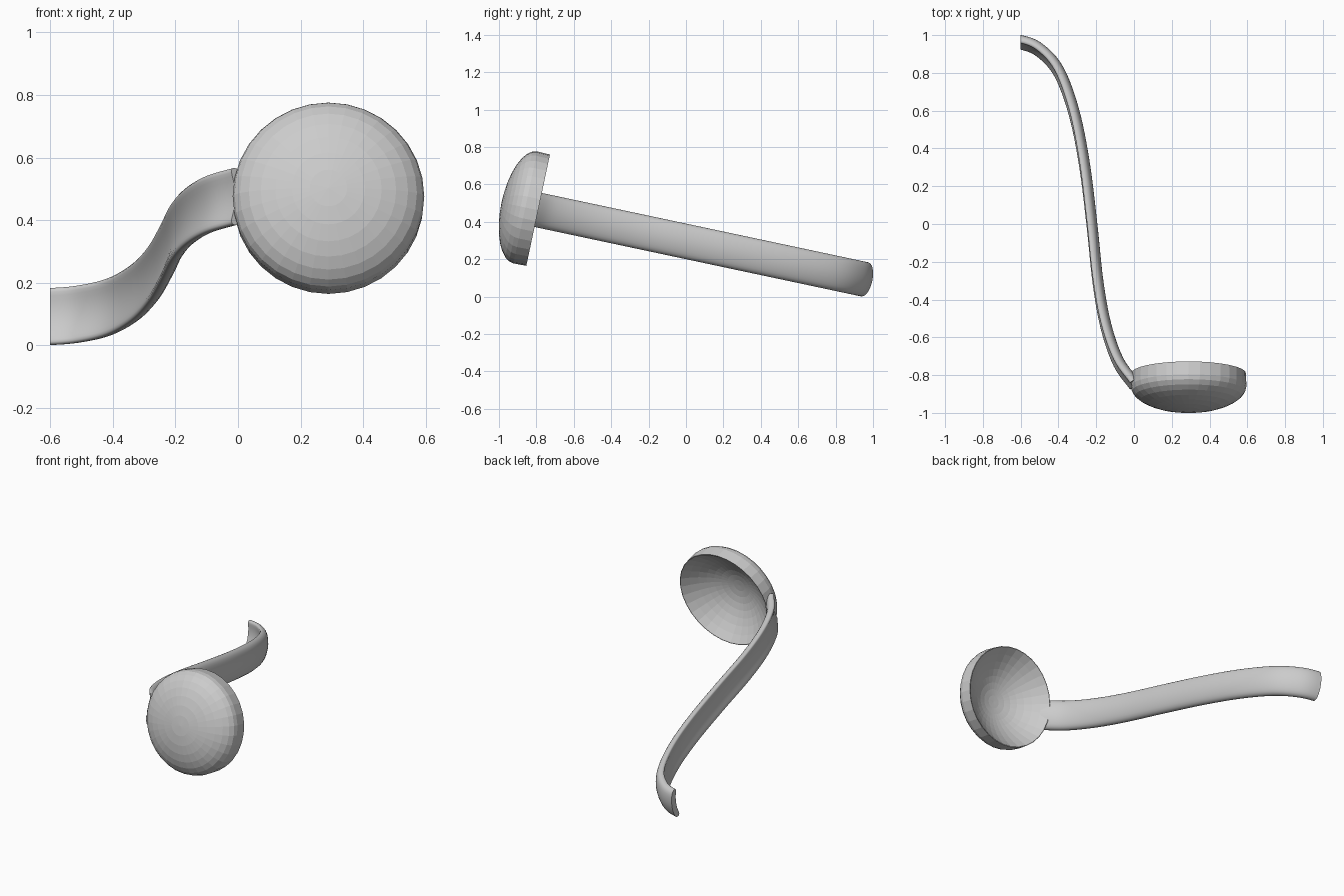
import bpy, bmesh, math
from mathutils import Matrix, Vector

if "Cube" in bpy.data.objects:
    bpy.data.objects.remove(bpy.data.objects["Cube"])

# Whole ladle is tilted about x; local axes: x, y along the handle, z across it
TILT = Matrix.Translation((0, 0, 0.295)) @ Matrix.Rotation(math.radians(-12), 4, 'X')


def finish(name, bm):
    bmesh.ops.recalc_face_normals(bm, faces=bm.faces)
    bm.transform(TILT)
    me = bpy.data.meshes.new(name)
    bm.to_mesh(me)
    bm.free()
    ob = bpy.data.objects.new(name, me)
    bpy.context.collection.objects.link(ob)
    return ob


# Bowl: faceted lathe, outer shoulder plus shallow dome, hollow inside
R, RIM, N, RINGS = 0.306, -0.808, 32, 8

outer = [(R - 0.002, RIM)]
for i in range(RINGS + 1):
    a = i * math.pi / 2 / RINGS
    outer.append((R * math.cos(a), RIM - 0.07 - 0.13 * math.sin(a)))
inner = []
for i in range(RINGS + 1):
    f = 1 - i / RINGS
    inner.append(((R - 0.005) * f, RIM - 0.155 * (1 - f ** 2.2)))
profile = outer[::-1] + inner
bm = bmesh.new()
vs = [bm.verts.new((r, y, 0)) for r, y in profile]
es = [bm.edges.new(p) for p in zip(vs, vs[1:])]
bmesh.ops.spin(bm, geom=vs + es, cent=(0, 0, 0), axis=(0, 1, 0),
               angle=2 * math.pi, steps=N, use_duplicate=False)
bmesh.ops.remove_doubles(bm, verts=bm.verts, dist=0.0005)
bmesh.ops.translate(bm, verts=bm.verts, vec=(0.289, 0, -0.001))
finish("bowl", bm)

# Handle: crescent section swept along an S path
path = [(-0.60, 0.987), (-0.50, 0.945), (-0.40, 0.83), (-0.32, 0.61), (-0.265, 0.33),
        (-0.225, 0), (-0.193, -0.31), (-0.15, -0.55), (-0.085, -0.74), (0.0, -0.863)]
pts = [Vector(p) for p in path]
pts[0:0] = [Vector((-0.70, 0.987))]
pts.append(2 * pts[-1] - pts[-2])


def spline(a, b, c, d, t):
    pos = 0.5 * (2 * b + (c - a) * t + (2 * a - 5 * b + 4 * c - d) * t ** 2
                 + (3 * b - a - 3 * c + d) * t ** 3)
    tan = 0.5 * ((c - a) + 2 * (2 * a - 5 * b + 4 * c - d) * t
                 + 3 * (3 * b - a - 3 * c + d) * t ** 2)
    return pos, tan.normalized()


STEPS = 6
frames = [spline(*pts[i:i + 4], k / STEPS) for i in range(len(pts) - 3) for k in range(STEPS)]
frames.append(spline(*pts[-4:], 1.0))
frames[0] = (frames[0][0], Vector((1, 0)))

section = []
M = 32
for i in range(M):
    a = 2 * math.pi * i / M
    s = math.cos(a)
    half = 0.021 * math.sqrt(max(0, 1 - s ** 10)) * (1 if math.sin(a) > 0 else -1)
    section.append((0.093 * s, 0.010 - 0.023 * s * s + half))

bm = bmesh.new()
rings = []
for p, t in frames:
    n = Vector((-t.y, t.x))
    rings.append([bm.verts.new((p.x + n.x * v, p.y + n.y * v, u)) for u, v in section])
for r0, r1 in zip(rings, rings[1:]):
    for i in range(M):
        j = (i + 1) % M
        bm.faces.new((r0[i], r0[j], r1[j], r1[i]))
for ring in (rings[0], rings[-1]):
    for i in range(M // 2):
        quad = [ring[i], ring[i + 1], ring[M - i - 1], ring[-i]]
        bm.faces.new(list(dict.fromkeys(quad)))
handle = finish("handle", bm)
bpy.context.view_layer.objects.active = handle
handle.select_set(True)
bpy.ops.object.shade_smooth_by_angle(angle=math.radians(50))
